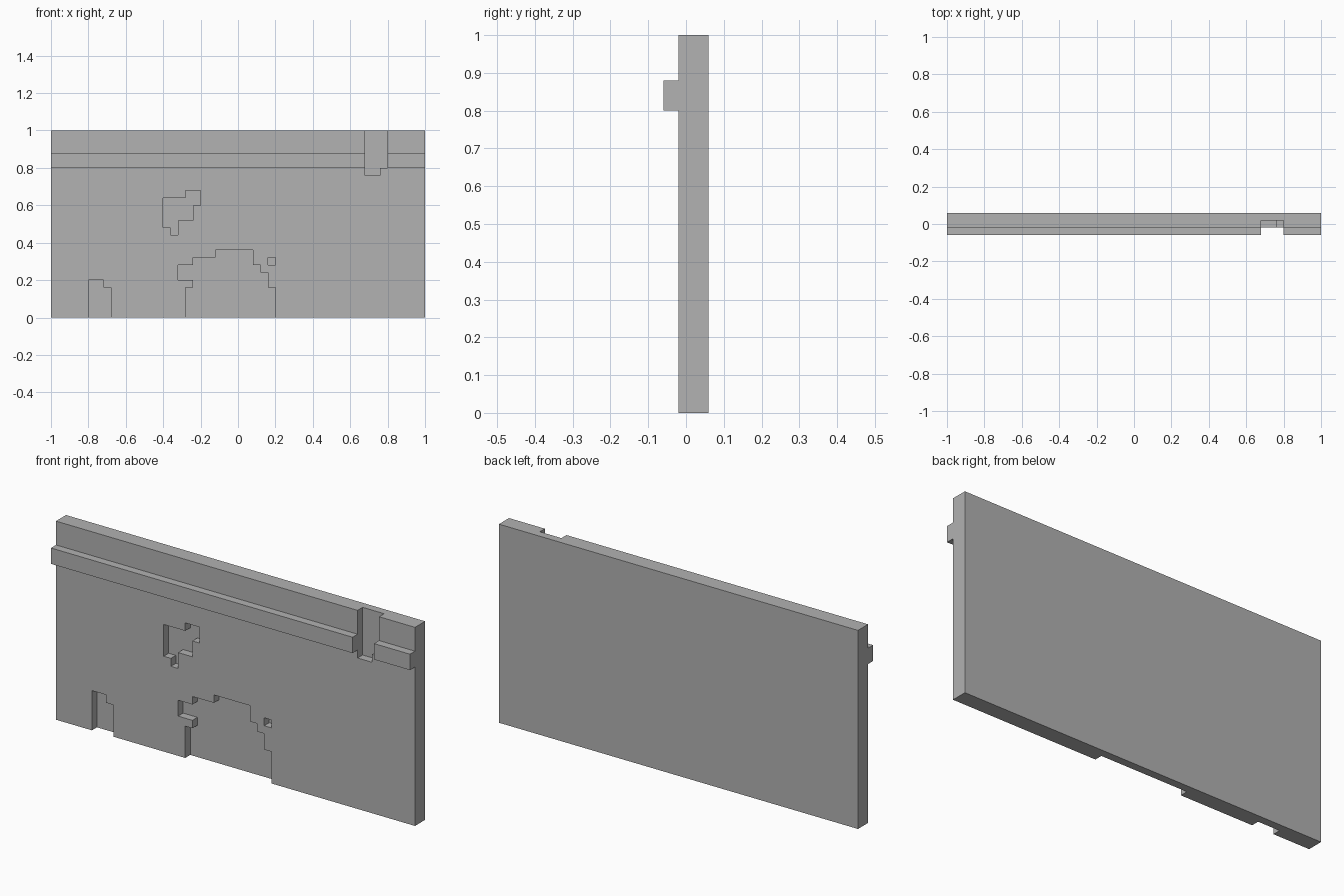
import bpy
import bmesh
from mathutils import Vector

CELL = 0.04  # module of the stepped brick pattern

# Remove the default cube
cube = bpy.data.objects.get("Cube")
if cube:
    bpy.data.objects.remove(cube, do_unlink=True)

stone = bpy.data.materials.new("grey_stone")
stone.use_nodes = True
grey = (0.445, 0.445, 0.445, 1)
stone.diffuse_color = grey
stone.node_tree.nodes["Principled BSDF"].inputs["Base Color"].default_value = grey


def extrude_outline(bm, points, direction):
    """Add a closed prism made from a flat outline."""
    face = bm.faces.new([bm.verts.new(p) for p in points])
    result = bmesh.ops.extrude_face_region(bm, geom=[face], use_keep_orig=True)
    moved = [v for v in result["geom"] if isinstance(v, bmesh.types.BMVert)]
    bmesh.ops.translate(bm, verts=moved, vec=Vector(direction))


def make_object(name, bm):
    bmesh.ops.recalc_face_normals(bm, faces=bm.faces)
    mesh = bpy.data.meshes.new(name)
    bm.to_mesh(mesh)
    bm.free()
    mesh.materials.append(stone)
    obj = bpy.data.objects.new(name, mesh)
    bpy.context.collection.objects.link(obj)
    return obj


def stepped_outline(start, steps, y):
    """Walk alternately up and right from the start, counted in cells."""
    x, z = start
    points = [(x * CELL, y, z * CELL)]
    for i, step in enumerate(steps):
        if i % 2:
            x += step
        else:
            z += step
        points.append((x * CELL, y, z * CELL))
    return points


# Wall slab with the projecting ledge, as one side profile swept along x
profile = [(0.06, 0), (0.06, 1), (-0.02, 1), (-0.02, 0.88),
           (-0.06, 0.88), (-0.06, 0.8), (-0.02, 0.8), (-0.02, 0)]
bm = bmesh.new()
extrude_outline(bm, [(-1, y, z) for y, z in profile], (2, 0, 0))
wall = make_object("wall_with_ledge", bm)

# Broken patches: start cell, then alternating up / right steps
patches = {
    "left_base_gap": ((-20, -1), [6, 2, -1, 1, -5]),
    "central_gap": ((-7, -1), [5, 1, 1, -2, 2, 2, 1, 3, 1, 5,
                               -2, 1, -1, 1, -2, 1, -5]),
    "upper_hole": ((-10, 12), [4, 3, 1, 2, -2, -1, -2, -2, -2, -1, 1]),
    "small_hole": ((4, 7), [1, 1, -1]),
    "top_gap": ((17, 19), [7, 3, -6, -1, -1]),
}
bm = bmesh.new()
for start, steps in patches.values():
    extrude_outline(bm, stepped_outline(start, steps, -0.1), (0, 0.12, 0))
cutter = make_object("patch_cutter", bm)
cutter.hide_render = True

# Cut the patches halfway into the slab and through the ledge
cut = wall.modifiers.new("broken_patches", "BOOLEAN")
cut.operation = "DIFFERENCE"
cut.solver = "EXACT"
cut.object = cutter
graph = bpy.context.evaluated_depsgraph_get()
cut_mesh = bpy.data.meshes.new_from_object(wall.evaluated_get(graph))
wall.modifiers.clear()
wall.data = cut_mesh
bpy.data.objects.remove(cutter, do_unlink=True)
